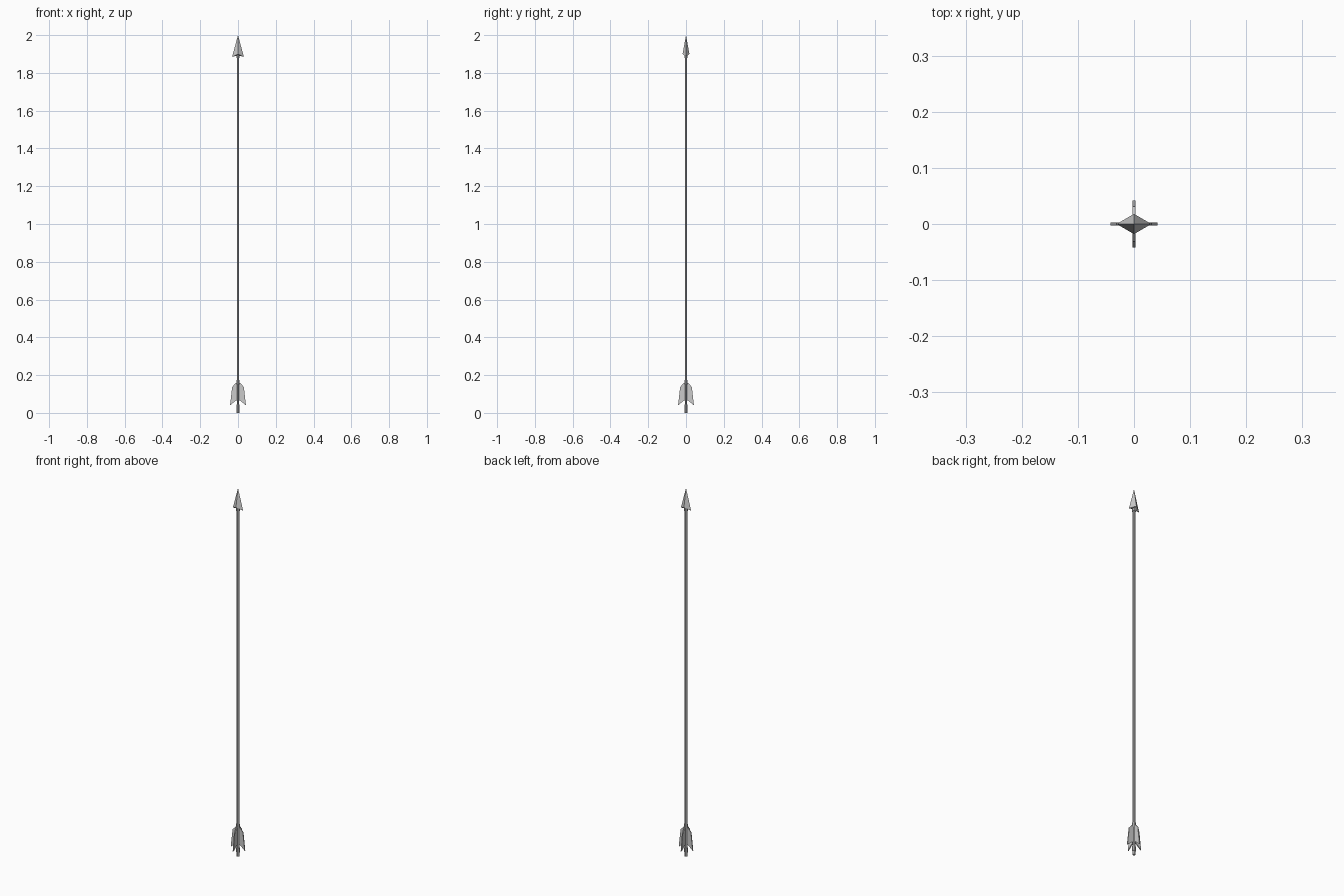
import bpy
from math import cos, sin, pi

if "Cube" in bpy.data.objects:
    bpy.data.objects.remove(bpy.data.objects["Cube"])


def mesh_object(name, verts, faces):
    mesh = bpy.data.meshes.new(name)
    mesh.from_pydata(verts, [], faces)
    obj = bpy.data.objects.new(name, mesh)
    bpy.context.collection.objects.link(obj)
    return obj


def rod(name, radius, z0, z1, sides=8):
    bpy.ops.mesh.primitive_cylinder_add(vertices=sides, radius=radius, depth=z1 - z0,
                                        location=(0, 0, (z0 + z1) / 2),
                                        rotation=(0, 0, pi / sides))
    bpy.context.object.name = name


# Shaft with bindings and nock
rod("shaft", 0.007, 0.01, 1.9)
rod("upper_binding", 0.009, 0.15, 0.175)
rod("lower_binding", 0.009, 0.02, 0.045)
rod("nock", 0.008, 0.0, 0.02)
rod("head_socket", 0.01, 1.878, 1.91)

# Arrowhead: flattened diamond with swept-back side barbs
head_verts = [(0, 0, 2.0), (0.031, 0, 1.885), (0, 0.018, 1.9),
              (-0.031, 0, 1.885), (0, -0.018, 1.9), (0, 0, 1.892)]
head_faces = []
for i in range(4):
    a, b = 1 + i, 1 + (i + 1) % 4
    head_faces += [(0, a, b), (5, b, a)]
mesh_object("arrowhead", head_verts, head_faces)

# Four feather vanes around the tail
profile = [(0.004, 0.065), (0.012, 0.065), (0.042, 0.04), (0.031, 0.137), (0.013, 0.157), (0.004, 0.157)]
n = len(profile)
half = 0.0025
vane_faces = [tuple(range(n)), tuple(reversed(range(n, 2 * n)))]
vane_faces += [(i, i + n, (i + 1) % n + n, (i + 1) % n) for i in range(n)]
for k in range(4):
    c, s = cos(k * pi / 2), sin(k * pi / 2)
    verts = [(r * c - t * s, r * s + t * c, z) for t in (-half, half) for r, z in profile]
    mesh_object(f"feather_{k + 1}", verts, vane_faces)
